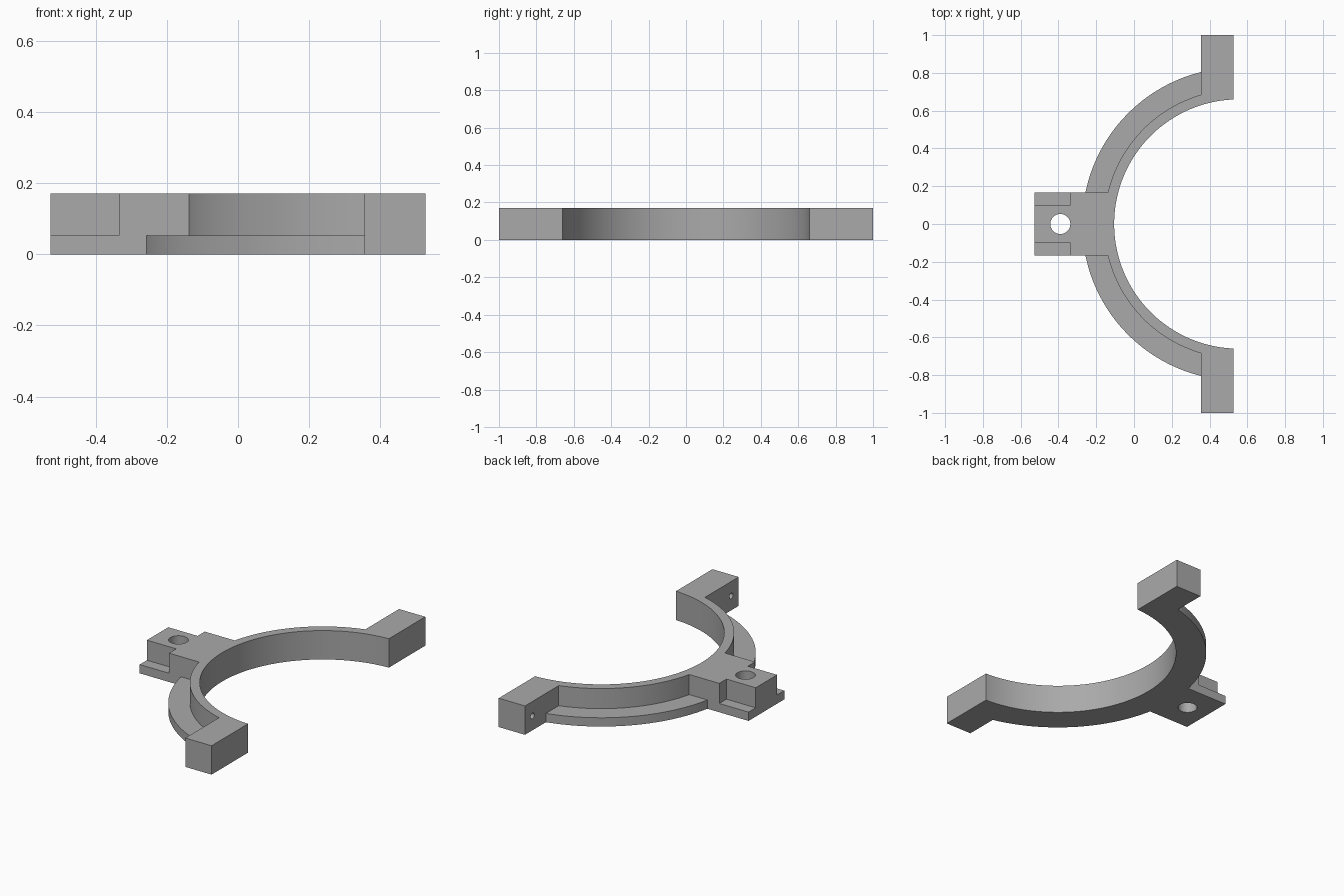
import bpy
import bmesh
from math import acos, asin, cos, pi, sin
from mathutils import Matrix

if "Cube" in bpy.data.objects:
    bpy.data.objects.remove(bpy.data.objects["Cube"])

CX = 0.555                                # centre of all the arcs on x
R_IN, R_RIM, R_OUT = 0.66, 0.713, 0.829   # bore, raised rim, flange
HALF_X, HEIGHT, FLANGE = 0.527, 0.171, 0.052
END_X, STEP_X = 0.355, -0.335             # end block inner face, lug step
LUG, TONGUE = 0.167, 0.1                  # half widths of the lug

grey = bpy.data.materials.new("plain_grey")
grey.use_nodes = True
colour = (0.4, 0.4, 0.4, 1)
grey.diffuse_color = colour
grey.node_tree.nodes["Principled BSDF"].inputs["Base Color"].default_value = colour


def arc(r, a, b, n=40):
    steps = [a + (b - a) * i / n for i in range(n + 1)]
    return [(CX + r * cos(t), r * sin(t)) for t in steps]


def at_x(r, x):
    return acos((x - CX) / r)


def at_y(r, y):
    return pi - asin(y / r)


def finish(name, bm):
    bmesh.ops.recalc_face_normals(bm, faces=bm.faces)
    mesh = bpy.data.meshes.new(name)
    bm.to_mesh(mesh)
    bm.free()
    mesh.materials.append(grey)
    obj = bpy.data.objects.new(name, mesh)
    bpy.context.collection.objects.link(obj)
    return obj


def prism(name, outline, z0, z1):
    bm = bmesh.new()
    face = bm.faces.new([bm.verts.new((x, y, z0)) for x, y in outline])
    top = bmesh.ops.extrude_face_region(bm, geom=[face])["geom"]
    verts = [v for v in top if isinstance(v, bmesh.types.BMVert)]
    bmesh.ops.translate(bm, verts=verts, vec=(0, 0, z1 - z0))
    return finish(name, bm)


def drill(name, r, depth, matrix):
    bm = bmesh.new()
    bmesh.ops.create_cone(bm, cap_ends=True, segments=40, radius1=r,
                          radius2=r, depth=depth, matrix=matrix)
    return finish(name, bm)


def flip(points):
    return [(x, -y) for x, y in reversed(points)]


# Full silhouette: bore arc, end blocks, flange arcs and lug
outer = [(HALF_X, 1), (END_X, 1)]
outer += arc(R_OUT, at_x(R_OUT, END_X), at_y(R_OUT, LUG))
outer += [(-HALF_X, LUG)]
end = at_x(R_IN, HALF_X)
bore = arc(R_IN, -end, end - 2 * pi, 96)
bore = [(x, y) for x, y in reversed(bore)]
bracket = prism("half_ring_bracket", outer + flip(outer) + bore[::-1], 0, HEIGHT)

# Recesses leave the thin rim, the stepped lug and the low flange
recess = arc(R_RIM, at_x(R_RIM, END_X), at_y(R_RIM, LUG))
recess += [(STEP_X, LUG), (STEP_X, TONGUE), (-0.7, TONGUE), (-0.7, 1.2), (END_X, 1.2)]
cutters = [prism("left_recess_cutter", recess, FLANGE, 0.3),
           prism("right_recess_cutter", flip(recess), FLANGE, 0.3)]

# Bolt hole through the lug, blind screw holes in the end blocks
cutters.append(drill("bolt_cutter", 0.053, 1, Matrix.Translation((-0.39, 0, 0))))
for side in (-1, 1):
    place = Matrix.Translation((END_X, side * 0.93, HEIGHT / 2))
    cutters.append(drill("screw_cutter", 0.017, 0.2, place @ Matrix.Rotation(pi / 2, 4, "Y")))

bpy.context.view_layer.objects.active = bracket
for cutter in cutters:
    cutter.hide_render = True
    mod = bracket.modifiers.new("cut", "BOOLEAN")
    mod.operation, mod.solver, mod.object = "DIFFERENCE", "EXACT", cutter
    bpy.ops.object.modifier_apply(modifier=mod.name)
    bpy.data.objects.remove(cutter)

bpy.ops.object.select_all(action="DESELECT")
bracket.select_set(True)
bpy.ops.object.shade_smooth_by_angle(angle=pi / 6)
